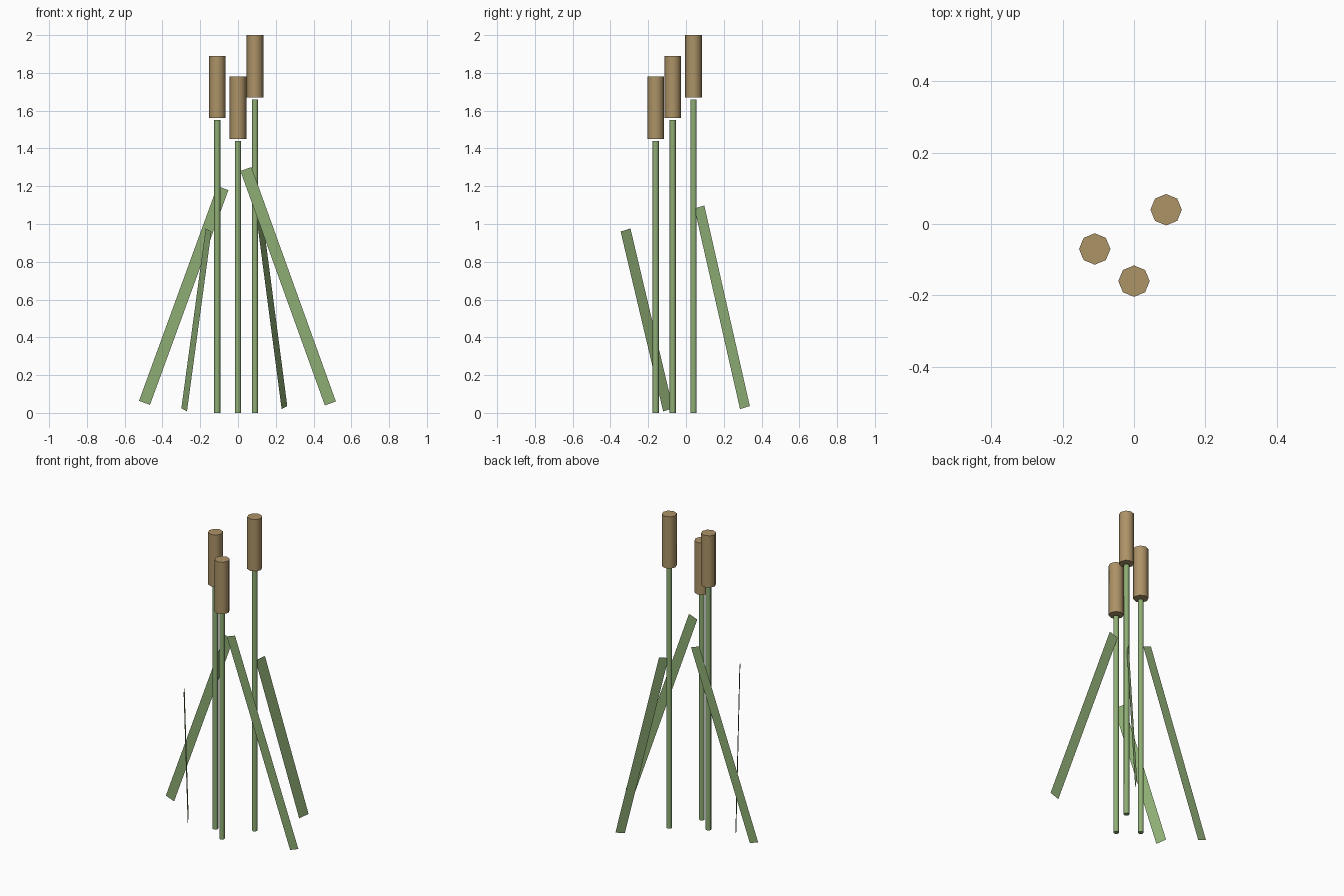
import bpy
import math
from mathutils import Vector

cube = bpy.data.objects.get("Cube")
if cube:
    bpy.data.objects.remove(cube, do_unlink=True)


def make_material(name, rgb):
    mat = bpy.data.materials.new(name)
    mat.use_nodes = True
    color = (*rgb, 1.0)
    mat.diffuse_color = color
    mat.node_tree.nodes["Principled BSDF"].inputs["Base Color"].default_value = color
    return mat


green = make_material("reed green", (0.275, 0.423, 0.178))
brown = make_material("seed head brown", (0.418, 0.292, 0.136))


def add_cylinder(name, x, y, bottom, top, radius, mat):
    """Eight-sided upright cylinder with smooth sides and sharp rims."""
    bpy.ops.mesh.primitive_cylinder_add(
        vertices=8, radius=radius, depth=top - bottom,
        location=(x, y, (bottom + top) / 2))
    obj = bpy.context.object
    obj.name = name
    obj.data.materials.append(mat)
    bpy.ops.object.shade_smooth_by_angle(angle=math.radians(60))


def add_leaf(name, foot, tip, width=0.062):
    """Flat strip lying in the vertical plane through its foot and tip."""
    foot, tip = Vector(foot), Vector(tip)
    along = (tip - foot).normalized()
    normal = along.cross(Vector((0, 0, 1))).normalized()
    side = normal.cross(along) * width / 2
    mesh = bpy.data.meshes.new(name)
    mesh.from_pydata([foot - side, foot + side, tip + side, tip - side],
                     [], [(0, 1, 2, 3)])
    mesh.materials.append(green)
    bpy.context.collection.objects.link(bpy.data.objects.new(name, mesh))


# Stems, each with a seed head floating just above its tip
for label, x, y, top in (("right", -0.11, -0.07, 1.89),
                         ("front", 0.0, -0.16, 1.78),
                         ("left", 0.09, 0.04, 2.0)):
    add_cylinder(label + "_stem", x, y, 0, top - 0.34, 0.0165, green)
    add_cylinder(label + "_seed_head", x, y, top - 0.33, top, 0.044, brown)

# Leaning leaves, given by foot and tip
add_leaf("right_leaf", (-0.495, 0.022, 0.053), (-0.08, 0.022, 1.19))
add_leaf("left_leaf", (0.489, -0.132, 0.05), (0.042, -0.132, 1.291))
add_leaf("front_leaf", (-0.285, -0.095, 0.016), (-0.156, -0.32, 0.968))
add_leaf("back_leaf", (0.246, 0.312, 0.028), (0.107, 0.071, 1.09))
